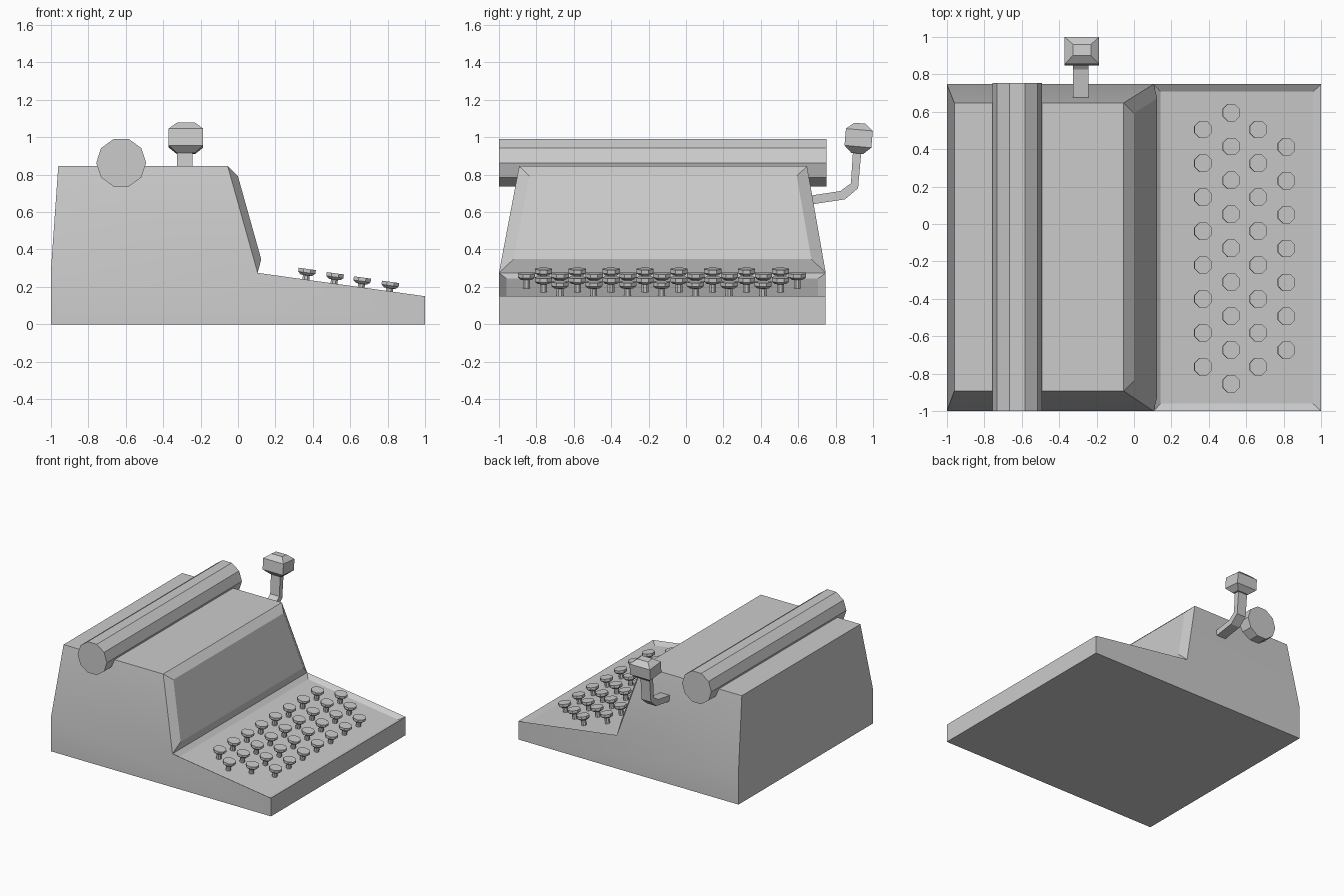
import bpy, bmesh, math
from mathutils import Vector, Matrix

if "Cube" in bpy.data.objects:
    bpy.data.objects.remove(bpy.data.objects["Cube"])

Y0, Y1 = -1.0, 0.747


def finish(name, bm, smooth=False):
    bmesh.ops.recalc_face_normals(bm, faces=bm.faces[:])
    me = bpy.data.meshes.new(name)
    bm.to_mesh(me)
    bm.free()
    ob = bpy.data.objects.new(name, me)
    bpy.context.collection.objects.link(ob)
    return ob


def loft(name, rings):
    """Closed solid through a stack of rings with equal point counts."""
    bm = bmesh.new()
    vs = [[bm.verts.new(p) for p in r] for r in rings]
    n = len(rings[0])
    for a, b in zip(vs, vs[1:]):
        for i in range(n):
            j = (i + 1) % n
            bm.faces.new((a[i], a[j], b[j], b[i]))
    bm.faces.new(vs[0][::-1])
    bm.faces.new(vs[-1])
    return finish(name, bm)


# Body: side profile (x, z, inward lean of the side wall)
profile = [(-1, 0, 0), (1, 0, 0), (1, 0.15, 0), (0.105, 0.275, 0),
           (-0.055, 0.845, 0.1), (-0.96, 0.845, 0.1), (-1, 0.275, 0)]
bm = bmesh.new()
near = [bm.verts.new((x, Y0 + d * 1.08, z)) for x, z, d in profile]
far = [bm.verts.new((x, Y1 - d, z)) for x, z, d in profile]
strips = []
for i in range(7):
    j = (i + 1) % 7
    strips.append(bm.faces.new((near[i], near[j], far[j], far[i])))
for side in (near, far):
    bm.faces.new([side[k] for k in (0, 1, 2, 3, 6)])
    bm.faces.new([side[k] for k in (3, 4, 5, 6)])
bmesh.ops.recalc_face_normals(bm, faces=bm.faces[:])
# Sunken key deck and raised front panel
bmesh.ops.inset_individual(bm, faces=[strips[2]], thickness=0.04,
                           depth=-0.025, use_even_offset=True)
bmesh.ops.inset_individual(bm, faces=[strips[3]], thickness=0.065,
                           depth=0.038, use_even_offset=True)
body = finish("body", bm)

# Paper roller
r = 0.133
circle = [(math.cos(math.tau * i / 10) * r - 0.624,
           math.sin(math.tau * i / 10) * r + 0.863) for i in range(10)]
loft("roller", [[(x, y, z) for x, z in circle] for y in (Y0, 0.752)])

# Return lever arm: bent strip, pairs of upper and lower (y, z)
arm = [((0.66, 0.687), (0.66, 0.639)), ((0.825, 0.712), (0.85, 0.668)),
       ((0.882, 0.754), (0.92, 0.727)), ((0.893, 0.93), (0.938, 0.93))]
xa, xb = -0.325, -0.242
loft("lever_arm", [[(xa, *u), (xb, *u), (xb, *l), (xa, *l)] for u, l in arm])

# Lever knob: tilted block with chamfered top and bottom
tilt = Matrix.Translation((-0.278, 0.923, 0.995)) @ Matrix.Rotation(math.radians(-5), 4, 'X')
levels = [(0.05, 0.032, -0.082), (0.092, 0.072, -0.045),
          (0.092, 0.072, 0.045), (0.048, 0.03, 0.08)]
loft("lever_knob", [[tilt @ Vector((sx * a, sy * b, h))
                     for sx, sy in ((-1, -1), (1, -1), (1, 1), (-1, 1))]
                    for a, b, h in levels])

# Keys: octagonal cap on a thin stem, standing square to the sloping deck
slope = math.atan2(0.125, 0.895)
key_rings = [(0.02, -0.1), (0.02, -0.035), (0.034, -0.033), (0.05, -0.02), (0.05, 0.0)]
key_mesh = None
for row, (x, top, count) in enumerate([(0.37, 0.505, 8), (0.52, 0.595, 9),
                                       (0.665, 0.505, 8), (0.815, 0.412, 7)]):
    for k in range(count):
        name = f"key_{row + 1}_{k + 1}"
        if key_mesh is None:
            key = loft(name, [[(rad * math.cos(math.tau * (i + 0.5) / 8),
                                rad * math.sin(math.tau * (i + 0.5) / 8), h)
                               for i in range(8)] for rad, h in key_rings])
            key_mesh = key.data
        else:
            key = bpy.data.objects.new(name, key_mesh)
            bpy.context.collection.objects.link(key)
        key.location = (x, top - 0.181 * k, 0.296 - 0.155 * (x - 0.37))
        key.rotation_euler = (0, slope, 0)

# Soft shading across the gentle bend in the body walls
bpy.ops.object.select_all(action='DESELECT')
body.select_set(True)
bpy.context.view_layer.objects.active = body
bpy.ops.object.shade_smooth_by_angle(angle=math.radians(20))
